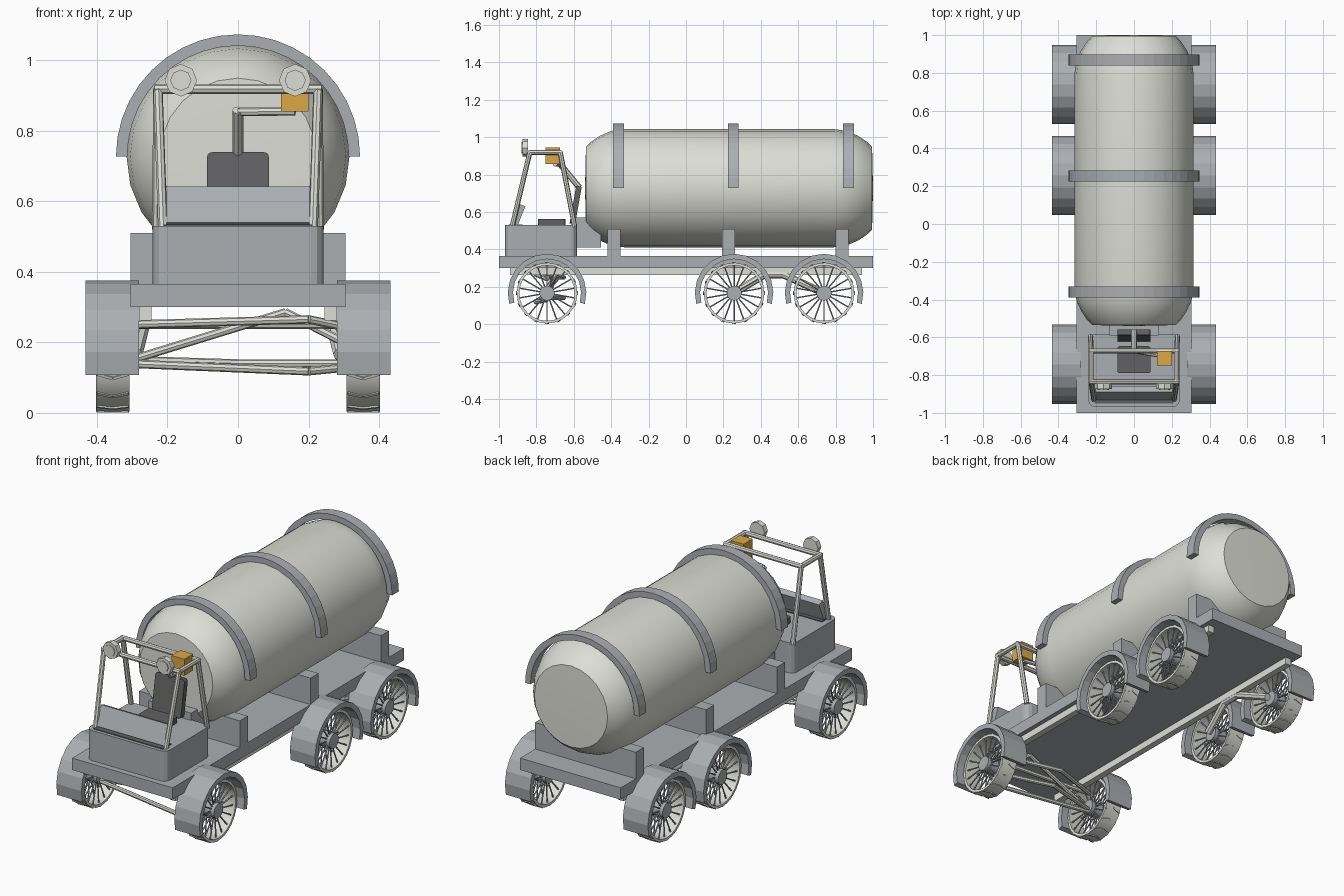
import bpy, bmesh, math
from mathutils import Vector, Matrix

cube = bpy.data.objects.get("Cube")
if cube:
    bpy.data.objects.remove(cube)


def material(name, rgb):
    m = bpy.data.materials.new(name)
    m.use_nodes = True
    m.diffuse_color = (*rgb, 1)
    m.node_tree.nodes["Principled BSDF"].inputs["Base Color"].default_value = (*rgb, 1)
    return m


PALE = material("pale_enamel", (0.73, 0.73, 0.68))
GREY = material("blue_grey_steel", (0.41, 0.43, 0.45))
DARK = material("dark_grey", (0.12, 0.12, 0.125))
ORANGE = material("orange", (0.72, 0.39, 0.06))


def finish(name, bm, mat, smooth=False):
    bmesh.ops.recalc_face_normals(bm, faces=bm.faces)
    me = bpy.data.meshes.new(name)
    bm.to_mesh(me)
    bm.free()
    me.materials.append(mat)
    ob = bpy.data.objects.new(name, me)
    bpy.context.collection.objects.link(ob)
    if smooth:
        bpy.ops.object.select_all(action="DESELECT")
        ob.select_set(True)
        bpy.context.view_layer.objects.active = ob
        bpy.ops.object.shade_smooth_by_angle(angle=math.radians(35))
    return ob


def add_box(bm, size, matrix):
    bmesh.ops.create_cube(bm, size=1, matrix=matrix @ Matrix.Diagonal((*size, 1)))


def box(name, x, y, z, mat, tilt=0, round_axis=None, radius=0):
    # Axis ranges, with optional rounding of the edges along one axis and tilt about x
    bm = bmesh.new()
    spans = (x, y, z)
    add_box(bm, [b - a for a, b in spans], Matrix())
    if round_axis is not None:
        edges = [e for e in bm.edges
                 if abs(e.verts[0].co[round_axis] - e.verts[1].co[round_axis]) > .001]
        bmesh.ops.bevel(bm, geom=edges, offset=radius, segments=3, affect="EDGES", profile=.5)
    centre = Matrix.Translation([(a + b) / 2 for a, b in spans])
    bm.transform(centre @ Matrix.Rotation(tilt, 4, "X"))
    return finish(name, bm, mat)


def add_rod(bm, a, b, r, sides):
    a, b = Vector(a), Vector(b)
    d = b - a
    m = Matrix.Translation((a + b) / 2) @ d.to_track_quat("Z", "Y").to_matrix().to_4x4()
    bmesh.ops.create_cone(bm, cap_ends=True, segments=sides, radius1=r, radius2=r,
                          depth=d.length, matrix=m)


def rods(name, paths, r, mat, sides=8):
    bm = bmesh.new()
    for path in paths:
        for a, b in zip(path, path[1:]):
            add_rod(bm, a, b, r, sides)
    return finish(name, bm, mat, True)


def band(name, inner, outer, width, start, end, n, mat, axis="X", smooth=False):
    # Thick arc swept in degrees around the x or y axis
    bm = bmesh.new()
    closed = end - start >= 360
    loops = []
    for i in range(n if closed else n + 1):
        t = math.radians(start + (end - start) * i / n)
        loop = []
        for r, w in ((inner, -1), (outer, -1), (outer, 1), (inner, 1)):
            u, v, s = r * math.cos(t), r * math.sin(t), w * width / 2
            loop.append(bm.verts.new((s, u, v) if axis == "X" else (u, s, v)))
        loops.append(loop)
    for i in range(n):
        a, b = loops[i], loops[(i + 1) % len(loops)]
        for j in range(4):
            k = (j + 1) % 4
            bm.faces.new((a[j], a[k], b[k], b[j]))
    if not closed:
        bm.faces.new(loops[0])
        bm.faces.new(loops[-1])
    return finish(name, bm, mat, smooth)


def copy_to(ob, places):
    # Move the object to the first place and link copies at the rest
    ob.location = places[0]
    for p in places[1:]:
        c = ob.copy()
        c.location = p
        bpy.context.collection.objects.link(c)


# Deck and lengthwise rails
box("deck", (-.305, .305), (-1, 1), (.3, .365), GREY)
for side, s in (("left", 1), ("right", -1)):
    box(side + "_rail", sorted((.245 * s, .28 * s)), (-.94, .94), (.262, .303), PALE)

# Tank: lathed profile about the y axis
CZ = .727
half = [(0, .77), (.222, .765), (.25, .735), (.28, .69), (.306, .63), (.316, .56)]
profile = half + [(r, -y) for r, y in reversed(half)]
bm = bmesh.new()
verts = [bm.verts.new((r, y, 0)) for r, y in profile]
edges = [bm.edges.new(p) for p in zip(verts, verts[1:])]
bmesh.ops.spin(bm, geom=verts + edges, cent=(0, 0, 0), axis=(0, 1, 0),
               angle=math.tau, steps=24, use_merge=True)
bmesh.ops.remove_doubles(bm, verts=bm.verts, dist=.0005)
tank = finish("tank", bm, PALE, True)
tank.location = (0, .23, CZ)

# Tank hoops and saddles
hoop = band("tank_hoop", .314, .346, .058, 0, 180, 20, GREY, "Y")
copy_to(hoop, [(0, y, CZ) for y in (-.36, .253, .868)])
for i, y in enumerate((-.385, .227, .835)):
    box(f"tank_saddle_{i + 1}", (-.305, .305), (y - .035, y + .035), (.36, .51), GREY)

# Wheels and mudguards
AXLES = (-.743, .257, .738)
AZ = .166
wheel_places = [(s * .355, y, AZ) for y in AXLES for s in (1, -1)]
tyre = band("tyre", .148, .162, .094, 0, 360, 24, PALE, smooth=True)
bm = bmesh.new()
for i in range(16):
    turn = Matrix.Rotation(math.tau * i / 16, 4, "X")
    for s in (1, -1):
        place = Matrix.Translation((s * .023, 0, .162)) @ Matrix.Rotation(s * .3, 4, "Z")
        add_box(bm, (.046, .008, .007), turn @ place)
tread = finish("chevron_tread", bm, PALE)
bm = bmesh.new()
for i in range(18):
    t = math.tau * (i + .5) / 18
    c, s = math.cos(t), math.sin(t)
    for x in (-.032, .032):
        add_rod(bm, (x * .8, .03 * c, .03 * s), (x, .15 * c, .15 * s), .004, 5)
spokes = finish("spokes", bm, GREY)
hub = rods("hub", [[(-.047, 0, 0), (.047, 0, 0)]], .04, GREY, 14)
for part in (tyre, tread, spokes, hub):
    copy_to(part, wheel_places)
guard = band("mudguard", .182, .21, .152, -16, 196, 12, GREY)
copy_to(guard, [(s * .357, y, AZ) for y in AXLES for s in (1, -1)])

# Front suspension links and rear trailing arms
front = AXLES[0]
rods("front_suspension", [
    [(-.32, front, .25), (.2, front - .06, .265), (.32, front, .24)],
    [(-.32, front, .14), (.2, front - .06, .118), (.32, front, .13)],
    [(-.32, front, .145), (.135, front + .06, .285), (.32, front, .19)],
    [(-.32, front, .25), (-.05, front + .09, .25), (.32, front, .25)],
    [(-.32, front, .15), (0, front + .09, .14), (.32, front, .14)]], .012, PALE)
rods("trailing_arms", [[(s * .29, AXLES[1], AZ), (s * .265, .42, .265), (s * .265, .52, .265),
                        (s * .29, AXLES[2], AZ)] for s in (1, -1)], .02, PALE)

# Cab tub with rounded upright corners
box("cab_tub", (-.242, .242), (-.968, -.583), (.36, .53), GREY, 0, 2, .035)
box("footwell", (-.21, .21), (-.95, -.875), (.528, .534), DARK)
box("dashboard", (-.205, .205), (-.912, -.878), (.53, .64), GREY, math.radians(-22))
box("rear_block", (-.13, .13), (-.59, -.455), (.41, .57), GREY)

# Seat
box("seat_cushion", (-.088, .088), (-.79, -.645), (.525, .562), DARK, 0, 2, .015)
box("seat_back", (-.088, .088), (-.605, -.575), (.535, .738), DARK, math.radians(-10), 1, .015)

# Roll cage
cage = []
for s in (1, -1):
    cage.append([(s * .213, -.93, .52), (s * .227, -.835, .918),
                 (s * .227, -.672, .918), (s * .23, -.595, .52)])
for y in (-.835, -.672):
    cage.append([(-.237, y, .918), (.237, y, .918)])
rods("roll_cage", cage, .0135, PALE)

# Lamps on the front bar
rods("lamps", [[(s * .162, -.874, .943), (s * .162, -.845, .943)] for s in (1, -1)],
     .046, PALE, 8)
rods("lamp_lenses", [[(s * .162, -.879, .943), (s * .162, -.87, .943)] for s in (1, -1)],
     .03, PALE, 8)

# Control box on its bent arm
box("control_box", (.122, .2), (-.75, -.673), (.855, .945), ORANGE)
rods("control_arm", [[(.162, -.7, .855), (0, -.672, .853)]], .012, PALE)
rods("control_arm_base", [[(0, -.675, .858), (0, -.57, .73)]], .016, PALE)
